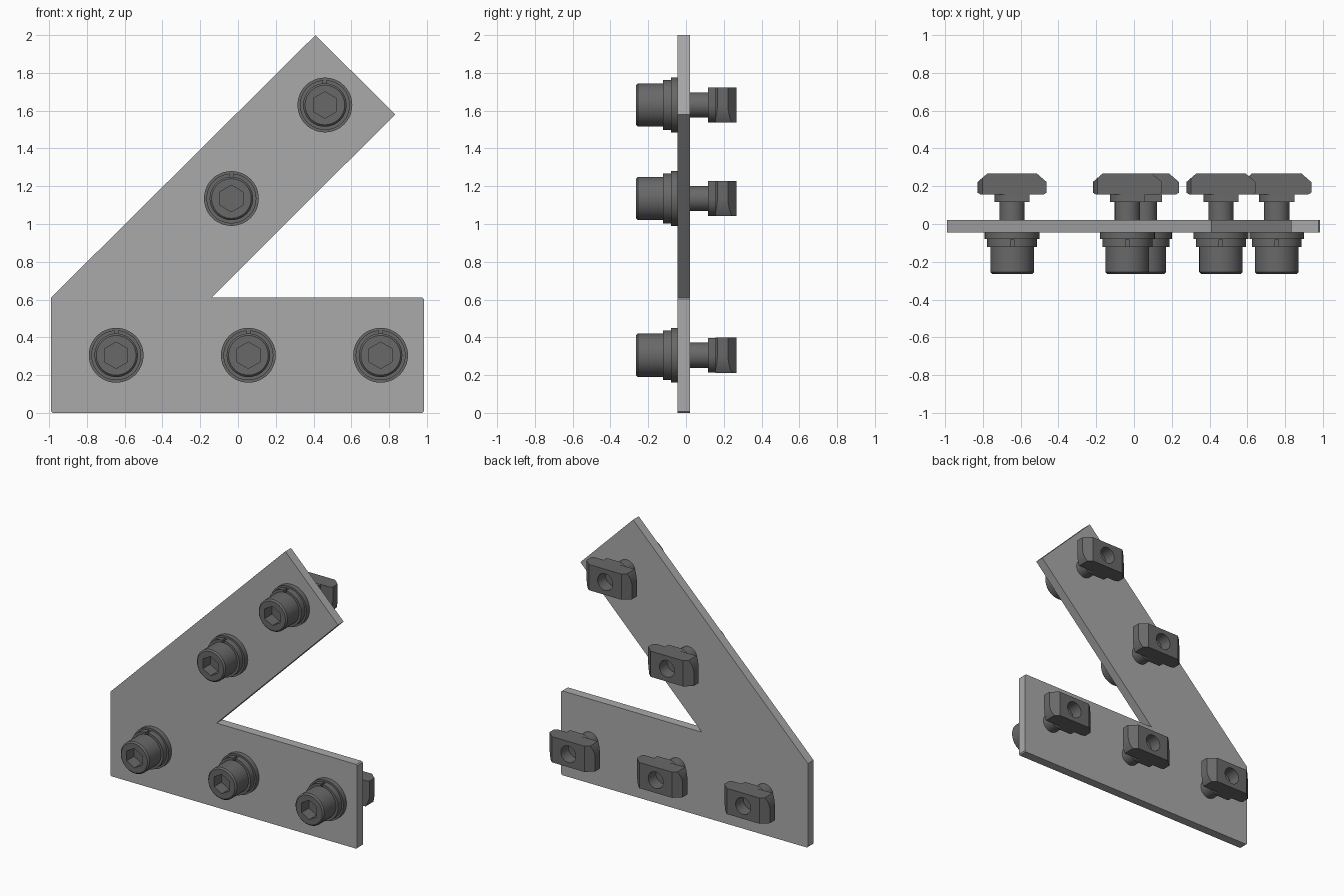
import bpy, bmesh, math
from mathutils import Vector

if "Cube" in bpy.data.objects:
    bpy.data.objects.remove(bpy.data.objects["Cube"], do_unlink=True)


def material(name, value):
    mat = bpy.data.materials.new(name)
    mat.use_nodes = True
    colour = (value, value, value, 1)
    mat.diffuse_color = colour
    mat.node_tree.nodes["Principled BSDF"].inputs["Base Color"].default_value = colour
    return mat


PLATE = material("light grey metal", 0.40)
STEEL = material("dark grey steel", 0.14)


def finish(name, bm, mat, smooth=True):
    bmesh.ops.recalc_face_normals(bm, faces=bm.faces)
    mesh = bpy.data.meshes.new(name)
    bm.to_mesh(mesh)
    bm.free()
    mesh.materials.append(mat)
    obj = bpy.data.objects.new(name, mesh)
    bpy.context.collection.objects.link(obj)
    if smooth:
        activate(obj)
        bpy.ops.object.shade_smooth_by_angle(angle=math.radians(30))
    return obj


def activate(obj):
    bpy.ops.object.select_all(action='DESELECT')
    obj.select_set(True)
    bpy.context.view_layer.objects.active = obj


def prism(bm, outline, y0, y1):
    """Extrude an x-z outline from y0 to y1."""
    face = bm.faces.new([bm.verts.new((x, y0, z)) for x, z in outline])
    ext = bmesh.ops.extrude_face_region(bm, geom=[face])
    verts = [v for v in ext["geom"] if isinstance(v, bmesh.types.BMVert)]
    bmesh.ops.translate(bm, verts=verts, vec=(0, y1 - y0, 0))


def ring(radius, count, start=0.0):
    return [(radius * math.cos(start + math.tau * i / count),
             radius * math.sin(start + math.tau * i / count)) for i in range(count)]


def lathe(bm, profile, steps=48):
    """Spin a radius-y profile round the y axis."""
    verts = [bm.verts.new((r, y, 0)) for r, y in profile]
    edges = [bm.edges.new(pair) for pair in zip(verts, verts[1:])]
    bmesh.ops.spin(bm, geom=verts + edges, cent=(0, 0, 0), axis=(0, 1, 0),
                   angle=math.tau, steps=steps, use_duplicate=False)
    bmesh.ops.remove_doubles(bm, verts=bm.verts, dist=0.0001)


def cut(obj, outline, y0, y1):
    """Subtract a prism and discard its cutter."""
    bm = bmesh.new()
    prism(bm, outline, y0, y1)
    cutter = finish("cutter", bm, STEEL, False)
    cutter.hide_render = True
    mod = obj.modifiers.new("recess", 'BOOLEAN')
    mod.operation, mod.solver, mod.object = 'DIFFERENCE', 'EXACT', cutter
    activate(obj)
    bpy.ops.object.modifier_move_to_index(modifier=mod.name, index=0)
    bpy.ops.object.modifier_apply(modifier=mod.name)
    bpy.data.objects.remove(cutter, do_unlink=True)


def hammer_outline(hx, hz):
    """Rectangle with two opposite corners rounded by its turning circle."""
    end = math.asin(min(1, hz / hx))
    arc = [(hx * math.cos(-end * i / 10), hx * math.sin(-end * i / 10)) for i in range(11)]
    half = [(hx, hz)] + arc
    return half + [(-x, -z) for x, z in half]


# Bracket plate with a diagonal arm
bm = bmesh.new()
c = 0.008
prism(bm, [(-0.99 + c, 0), (0.985 - c, 0), (0.985, c), (0.985, 0.61 - c),
           (0.985 - c, 0.61), (-0.14, 0.61), (0.832, 1.58), (0.41, 2.0),
           (-0.99, 0.61), (-0.99, c)], -0.045, 0.02)
finish("bracket_plate", bm, PLATE, False)

# Flat washer
bm = bmesh.new()
lathe(bm, [(0, -0.045), (0.145, -0.045), (0.145, -0.08), (0, -0.08)])
washer = finish("flat_washer", bm, STEEL)

# Split spring washer
bm = bmesh.new()
lathe(bm, [(0, -0.08), (0.132, -0.08), (0.132, -0.122), (0, -0.122)])
spring = finish("spring_washer", bm, STEEL)
cut(spring, [(-0.009, 0.1), (0.009, 0.1), (0.009, 0.2), (-0.009, 0.2)], -0.2, -0.081)

# Cap screw with hexagonal socket and shank
bm = bmesh.new()
lathe(bm, [(0, 0.16), (0.067, 0.16), (0.067, -0.12), (0.115, -0.12),
           (0.115, -0.255), (0.105, -0.265), (0, -0.265)])
screw = finish("cap_screw", bm, STEEL)
cut(screw, ring(0.07, 6, math.pi / 2), -0.4, -0.18)

# Hammer nut: wide body with sloping ends
bm = bmesh.new()
prism(bm, hammer_outline(0.183, 0.093), 0.155, 0.268)
for side in (1, -1):
    for point, normal in (((0.183, 0.222, 0), (0.046, 0.053, 0)),
                          ((0.183, 0.166, 0), (0.011, -0.018, 0))):
        bmesh.ops.bisect_plane(
            bm, geom=bm.verts[:] + bm.edges[:] + bm.faces[:],
            plane_co=Vector((side * point[0], point[1], 0)),
            plane_no=Vector((side * normal[0], normal[1], 0)), clear_outer=True)
        bmesh.ops.holes_fill(bm, edges=[e for e in bm.edges if e.is_boundary])
nut = finish("hammer_nut", bm, STEEL)
cut(nut, ring(0.06, 32), 0.18, 0.4)

# Narrow neck of the nut
bm = bmesh.new()
prism(bm, hammer_outline(0.093, 0.092), 0.117, 0.156)
neck = finish("nut_neck", bm, STEEL)

# Place a fastener set at every hole
spots = [(-0.645, 0.305), (0.055, 0.305), (0.755, 0.305), (-0.035, 1.135), (0.46, 1.63)]
for part in (washer, spring, screw, nut, neck):
    for i, (x, z) in enumerate(spots):
        obj = part if i == 0 else part.copy()
        if i:
            bpy.context.collection.objects.link(obj)
        obj.location = (x, 0, z)
